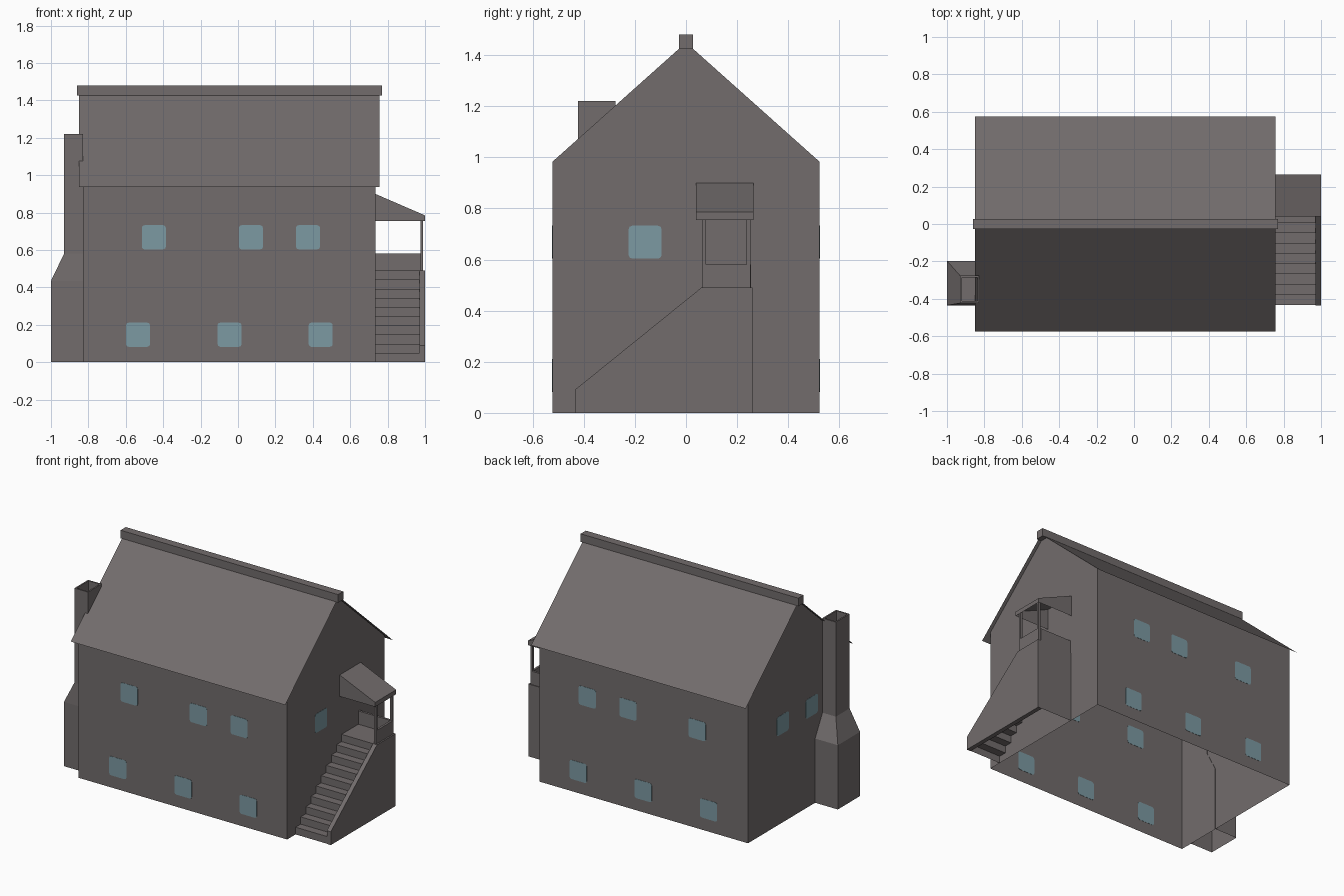
import bpy, bmesh, math

if "Cube" in bpy.data.objects:
    bpy.data.objects.remove(bpy.data.objects["Cube"])


def material(name, rgb):
    m = bpy.data.materials.new(name)
    m.diffuse_color = (*rgb, 1)
    m.use_nodes = True
    m.node_tree.nodes["Principled BSDF"].inputs["Base Color"].default_value = m.diffuse_color
    return m


STONE = material("grey_brown_stone", (0.168, 0.150, 0.150))
GLASS = material("blue_grey_glass", (0.20, 0.32, 0.36))


def finish(name, bm, mat, recalc=True):
    if recalc:
        bmesh.ops.recalc_face_normals(bm, faces=bm.faces)
    me = bpy.data.meshes.new(name)
    bm.to_mesh(me)
    bm.free()
    me.materials.append(mat)
    ob = bpy.data.objects.new(name, me)
    bpy.context.collection.objects.link(ob)
    return ob


def place(axis, u, v, w):
    """Profile point (u, v) at depth w along the given axis."""
    return (w, u, v) if axis == 'x' else (u, w, v)


def prism(name, pts, axis, a, b, mat=STONE, skip=()):
    """Profile extruded along an axis; the profile edges in skip stay open."""
    bm = bmesh.new()
    A = [bm.verts.new(place(axis, u, v, a)) for u, v in pts]
    B = [bm.verts.new(place(axis, u, v, b)) for u, v in pts]
    bm.faces.new(A)
    bm.faces.new(B[::-1])
    for i in range(len(pts)):
        if i not in skip:
            j = (i + 1) % len(pts)
            bm.faces.new((A[i], B[i], B[j], A[j]))
    return finish(name, bm, mat)


def sheet(name, pts, a, b):
    """Open surface: a (y, z) path swept along x."""
    bm = bmesh.new()
    A = [bm.verts.new((a, y, z)) for y, z in pts]
    B = [bm.verts.new((b, y, z)) for y, z in pts]
    for i in range(len(pts) - 1):
        bm.faces.new((A[i], B[i], B[i + 1], A[i + 1]))
    return finish(name, bm, STONE, recalc=False)


def box(name, x0, x1, y0, y1, z0, z1):
    return prism(name, [(x0, z0), (x1, z0), (x1, z1), (x0, z1)], 'y', y0, y1)


def window(name, axis, u, v, wall):
    """Thin pane with softened corners, showing on both sides of the wall."""
    h, c = 0.0645, 0.014
    pts = []
    for k, (sx, sy) in enumerate([(1, 1), (-1, 1), (-1, -1), (1, -1)]):
        for t in (0, 45, 90):
            a = math.radians(90 * k + t)
            pts.append((u + sx * (h - c) + c * math.cos(a),
                        v + sy * (h - c) + c * math.sin(a)))
    return prism(name, pts, axis, wall - 0.0015, wall + 0.0015, GLASS)


# House walls with gables: a shell, open below and under the roof
prism("house_walls", [(-.522, 0), (.522, 0), (.522, .983), (0, 1.449), (-.522, .983)],
      'x', -.83, .734, skip=(0, 2, 3))

# Thin overhanging roof and ridge cap
sheet("roof", [(-.576, .938), (0, 1.452), (.576, .938)], -.85, .757)
box("ridge_cap", -.861, .77, -.028, .028, 1.425, 1.48)

# Windows, the same on front and back, plus the two gable ends
for side, y in (("front", -.522), ("back", .522)):
    for x in (-.535, -.045, .442):
        window(side + "_lower_window", 'y', x, .147, y)
    for x in (-.450, .069, .374):
        window(side + "_upper_window", 'y', x, .668, y)
window("right_window", 'x', -.160, .668, .734)
for y in (-.160, .150):
    window("left_window", 'x', y, .668, -.83)

# Chimney: stacked rings (x0, x1, y0, y1, z), hollow at the top, open below
bm = bmesh.new()
rings = []
for x0, x1, y0, y1, z in [(-1, -.828, -.435, -.197, 0), (-1, -.828, -.435, -.197, .435),
                          (-.93, -.828, -.423, -.276, .58), (-.93, -.828, -.423, -.276, 1.22),
                          (-.92, -.838, -.413, -.286, 1.22), (-.92, -.838, -.413, -.286, 1.08)]:
    rings.append([bm.verts.new((x, y, z)) for x, y in
                  ((x0, y0), (x1, y0), (x1, y1), (x0, y1))])
for r, s in zip(rings, rings[1:]):
    for i in range(4):
        j = (i + 1) % 4
        bm.faces.new((r[i], r[j], s[j], s[i]))
bm.faces.new(rings[-1])
finish("chimney", bm, STONE, recalc=False)

# Outer stair wall
prism("stair_side_wall", [(-.435, 0), (.26, 0), (.26, .49), (.06, .49), (-.435, .09)],
      'x', .97, 1.0)

# Steps, landing and landing back wall as one folded surface
N, TOP, Y0, Y1 = 10, .49, -.432, .06
path = [(Y0, 0)]
for i in range(N):
    z = TOP * (i + 1) / N
    path.append((Y0 + (Y1 - Y0) * i / (N - 1), z))
    if i < N - 1:
        path.append((Y0 + (Y1 - Y0) * (i + 1) / (N - 1), z))
path += [(.26, TOP), (.26, 0)]
sheet("stair_steps", path, .734, .97)

# Landing railings and porch posts
box("landing_back_rail", .734, .975, .24, .255, .49, .58)
box("landing_side_rail", .975, .99, .078, .237, .49, .58)
for y in (.062, .237):
    box("porch_post", .975, .990, y, y + .016, .49, .775)

# Sloped porch canopy, hollow below and against the wall
prism("porch_canopy", [(.734, .755), (1.0, .755), (1.0, .785), (.734, .90)],
      'y', .04, .265, skip=(0, 3))
